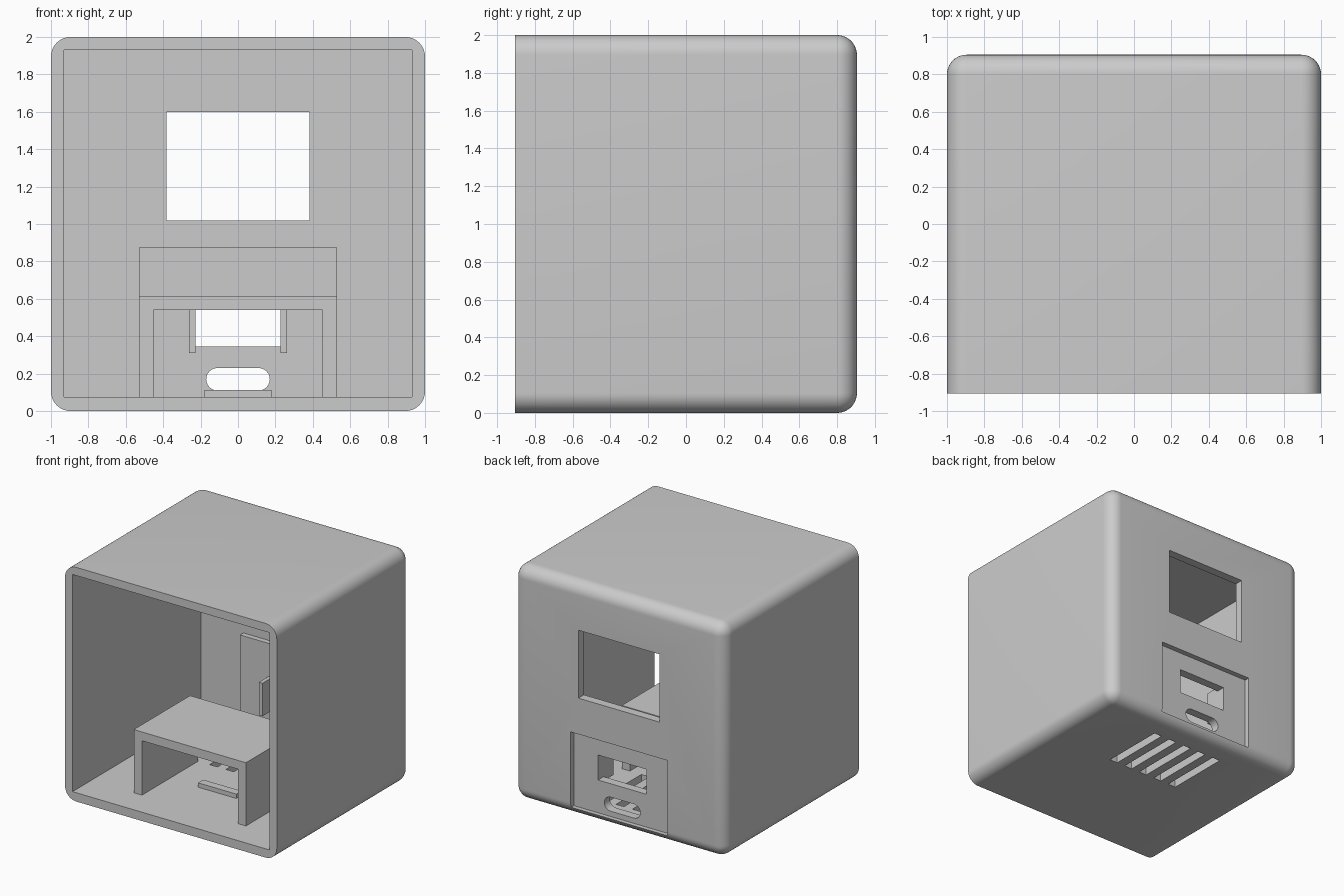
import bpy, bmesh, math
from mathutils import Vector

if "Cube" in bpy.data.objects:
    bpy.data.objects.remove(bpy.data.objects["Cube"])

grey = bpy.data.materials.new("light_grey")
grey.diffuse_color = (0.6, 0.6, 0.6, 1)
grey.use_nodes = True
grey.node_tree.nodes["Principled BSDF"].inputs["Base Color"].default_value = grey.diffuse_color


def add_object(name, bm):
    bmesh.ops.recalc_face_normals(bm, faces=bm.faces)
    mesh = bpy.data.meshes.new(name)
    bm.to_mesh(mesh)
    bm.free()
    obj = bpy.data.objects.new(name, mesh)
    bpy.context.collection.objects.link(obj)
    mesh.materials.append(grey)
    return obj


def prism(name, profile, y0, y1):
    """Extrude an (x, z) profile along y."""
    bm = bmesh.new()
    face = bm.faces.new([bm.verts.new((x, y0, z)) for x, z in profile])
    new = bmesh.ops.extrude_face_region(bm, geom=[face])["geom"]
    verts = [v for v in new if isinstance(v, bmesh.types.BMVert)]
    bmesh.ops.translate(bm, verts=verts, vec=Vector((0, y1 - y0, 0)))
    return add_object(name, bm)


def box(name, x, y, z):
    profile = [(x[0], z[0]), (x[1], z[0]), (x[1], z[1]), (x[0], z[1])]
    return prism(name, profile, y[0], y[1])


def cut(obj, cutters):
    for c in cutters:
        c.hide_render = True
        mod = obj.modifiers.new("cut", "BOOLEAN")
        mod.operation = "DIFFERENCE"
        mod.solver = "EXACT"
        mod.object = c
    bpy.context.view_layer.update()
    deps = bpy.context.evaluated_depsgraph_get()
    mesh = bpy.data.meshes.new_from_object(obj.evaluated_get(deps))
    obj.modifiers.clear()
    obj.data = mesh


BACK, INNER = 0.905, 0.83

# Outer housing: every edge rounded except the open front rim
housing = box("housing", (-1, 1), (-BACK, BACK), (0, 2))
bm = bmesh.new()
bm.from_mesh(housing.data)
edges = [e for e in bm.edges if any(v.co.y > 0 for v in e.verts)]
bmesh.ops.bevel(bm, geom=edges, offset=0.105, segments=10, profile=0.5,
                affect="EDGES", clamp_overlap=True)
bm.to_mesh(housing.data)
bm.free()

# Thickened pad on the inside of the back wall
pad = box("connector_pad", (-0.53, 0.53), (0.785, INNER), (0.075, 0.875))

# Cutters: cavity, window, recess, connector openings, floor vents
cavity = box("cavity_cutter", (-0.93, 0.93), (-1.2, INNER), (0.075, 1.93))
window = box("window_cutter", (-0.383, 0.383), (0.7, 1.1), (1.02, 1.6))
recess = box("recess_cutter", (-0.457, 0.457), (0.86, 1.1), (0.065, 0.712))
port = box("port_cutter", (-0.228, 0.228), (0.7, 1.1), (0.345, 0.558))
r, half = 0.06, 0.11
outline = []
for side, start in ((1, -90), (-1, 90)):
    for i in range(13):
        a = math.radians(start + 15 * i)
        outline.append((side * half + r * math.cos(a), 0.17 + r * math.sin(a)))
slot = prism("slot_cutter", outline, 0.7, 1.1)
vents = [box("vent_cutter", (0.154 * i - 0.037, 0.154 * i + 0.037),
             (0.11, 0.67), (-0.1, 0.2)) for i in range(-2, 3)]

cut(housing, [cavity, window, recess, port, slot] + vents)
cut(pad, [port, slot])
for c in [cavity, window, recess, port, slot] + vents:
    bpy.data.objects.remove(c)

# Bridge-shaped shelf standing on the floor
prism("shelf", [(-0.53, 0.075), (-0.453, 0.075), (-0.453, 0.54), (0.453, 0.54),
                (0.453, 0.075), (0.53, 0.075), (0.53, 0.615), (-0.53, 0.615)],
      -0.65, 0.11)

# Low stop bar on the floor under the shelf
box("stop_bar", (-0.18, 0.18), (-0.28, -0.21), (0.075, 0.112))

# Guide rails either side of the connector opening
for s, label in ((-1, "left"), (1, "right")):
    xs = sorted((s * 0.228, s * 0.262))
    box("guide_rail_" + label, xs, (0.655, 0.785), (0.31, 0.592))

# Smooth the rounded edges, keep the rest crisp
for obj in bpy.context.collection.objects:
    obj.select_set(True)
bpy.context.view_layer.objects.active = housing
bpy.ops.object.shade_smooth_by_angle(angle=math.radians(30))
